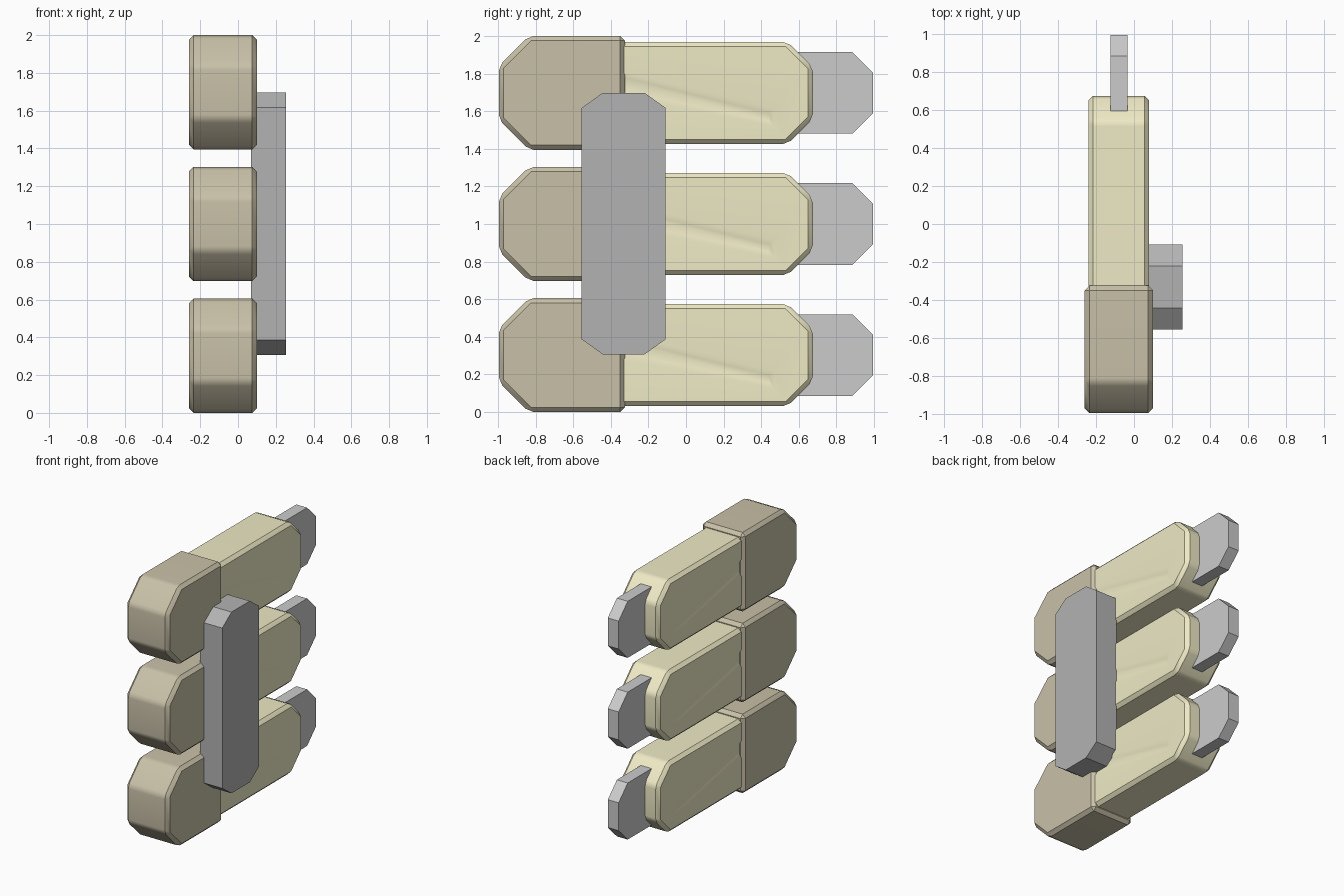
import bpy, bmesh, math

if "Cube" in bpy.data.objects:
    bpy.data.objects.remove(bpy.data.objects["Cube"])


def material(name, rgb):
    m = bpy.data.materials.new(name)
    m.diffuse_color = (*rgb, 1)
    m.use_nodes = True
    m.node_tree.nodes["Principled BSDF"].inputs["Base Color"].default_value = m.diffuse_color
    return m


TAN = material("tan", (0.86, 0.82, 0.56))
BROWN = material("brown", (0.58, 0.53, 0.39))
DARK = material("dark_grey", (0.45, 0.45, 0.45))
CX = -0.08                      # shared centre plane of the three blades
DEPTH = 0.015                   # groove depth


def loft(name, near, far, x0, x1, bevel=0, mat=None):
    """Solid between two matching YZ outlines at x0 and x1."""
    bm = bmesh.new()
    a = [bm.verts.new((x0, y, z)) for y, z in near]
    b = [bm.verts.new((x1, y, z)) for y, z in far]
    bm.faces.new(a)
    bm.faces.new(b[::-1])
    n = len(a)
    for i in range(n):
        j = (i + 1) % n
        bm.faces.new((a[i], b[i], b[j], a[j]))
    bmesh.ops.recalc_face_normals(bm, faces=bm.faces[:])
    if bevel:
        bmesh.ops.bevel(bm, geom=bm.edges[:], offset=bevel, segments=1,
                        profile=0.5, affect='EDGES')
    me = bpy.data.meshes.new(name)
    bm.to_mesh(me)
    bm.free()
    ob = bpy.data.objects.new(name, me)
    bpy.context.collection.objects.link(ob)
    if mat:
        me.materials.append(mat)
    return ob


def outline(y0, y1, z0, z1, front=(0, 0), back=(0, 0)):
    """Rectangle whose front and back corners may be chamfered by (dy, dz)."""
    pts = []
    for y, s, (dy, dz) in ((y0, 1, front), (y1, -1, back)):
        if dy:
            side = [(y + s * dy, z0), (y, z0 + dz), (y, z1 - dz), (y + s * dy, z1)]
        else:
            side = [(y, z0), (y, z1)]
        pts += side if s == 1 else side[::-1]
    return pts


def prism(name, pts, x0, x1, bevel=0, mat=None):
    return loft(name, pts, pts, x0, x1, bevel, mat)


def soften(ob):
    bpy.ops.object.select_all(action='DESELECT')
    ob.select_set(True)
    bpy.context.view_layer.objects.active = ob
    for m in list(ob.modifiers):
        bpy.ops.object.modifier_apply(modifier=m.name)
    bpy.ops.object.shade_smooth_by_angle(angle=math.radians(30))
    w = ob.modifiers.new("weighted", 'WEIGHTED_NORMAL')
    w.keep_sharp = True


# Handle body with a sloping shallow groove on both sides
body = prism("handle_body", outline(-0.5, 0.675, -0.272, 0.272, back=(0.135, 0.135)),
             CX - 0.16, CX + 0.16, 0.025, TAN)
rim = [(-0.40, 0.125), (0.47, -0.083), (0.47, -0.18), (-0.40, -0.01)]
floor = [(-0.37, 0.09), (0.44, -0.108), (0.44, -0.148), (-0.37, 0.016)]
flare = [(2 * r[0] - f[0], 2 * r[1] - f[1]) for r, f in zip(rim, floor)]
cutters = []
for s in (-1, 1):
    c = loft("groove_cutter", floor, flare,
             CX + s * (0.16 - DEPTH), CX + s * (0.16 + DEPTH))
    c.hide_render = True
    cutters.append(c)
    m = body.modifiers.new("groove", 'BOOLEAN')
    m.operation = 'DIFFERENCE'
    m.solver = 'EXACT'
    m.object = c
soften(body)
for c in cutters:
    bpy.data.objects.remove(c, do_unlink=True)

# Chunky end cap
cap = prism("end_cap", outline(-0.995, -0.325, -0.303, 0.303, front=(0.16, 0.16)),
            CX - 0.18, CX + 0.18, 0.025, BROWN)
soften(cap)

# Flat tip at the other end
tip = prism("metal_tip", outline(0.5, 0.995, -0.217, 0.217, back=(0.11, 0.11)),
            CX - 0.045, CX + 0.047)

# Stack three copies of the unit
for ob in (body, cap, tip):
    for z in (1.0, 1.697):
        d = ob.copy()
        d.location.z = z
        bpy.context.collection.objects.link(d)
    ob.location.z = 0.303

# Clip plate joining the three units
prism("clip_plate", outline(-0.555, -0.108, 0.307, 1.697, front=(0.112, 0.08),
                            back=(0.112, 0.08)), 0.068, 0.255, 0, DARK)
